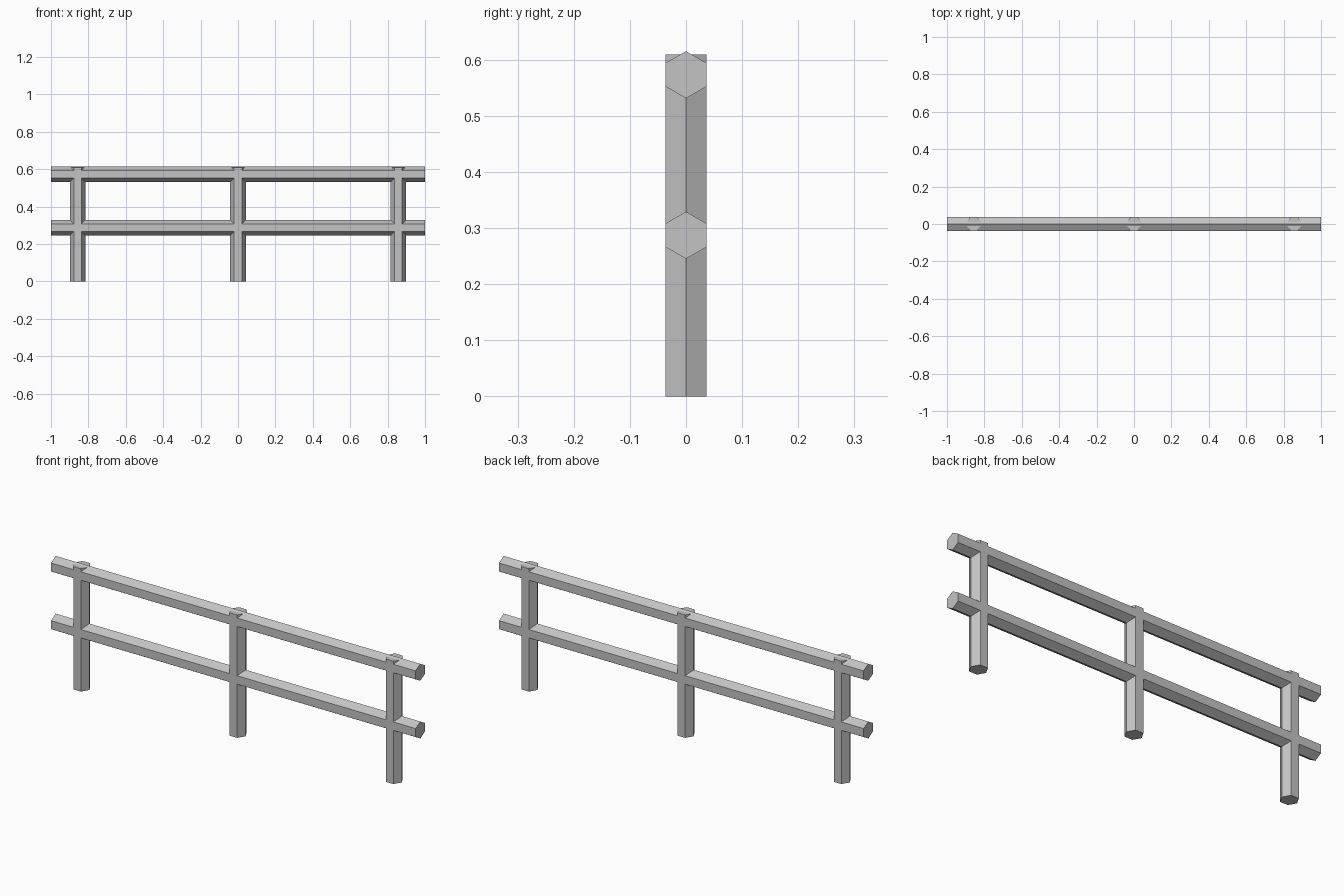
import bpy, bmesh, math
from mathutils import Matrix

if "Cube" in bpy.data.objects:
    bpy.data.objects.remove(bpy.data.objects["Cube"])

RADIUS = 0.042       # corner radius of every hexagonal beam
POST_X = 0.857
POST_TOP = 0.609

grey = bpy.data.materials.new("plain grey")
grey.diffuse_color = (0.55, 0.55, 0.55, 1)
grey.use_nodes = True
grey.node_tree.nodes["Principled BSDF"].inputs["Base Color"].default_value = grey.diffuse_color


def hex_beam(name, length, location, along_x=False):
    """Six-sided beam with flat sides facing front and back."""
    turn = Matrix.Rotation(math.pi / 2, 4, 'Z')
    if along_x:
        turn = Matrix.Rotation(math.pi / 2, 4, 'Y') @ turn
    bm = bmesh.new()
    bmesh.ops.create_cone(bm, cap_ends=True, segments=6, radius1=RADIUS,
                          radius2=RADIUS, depth=length, matrix=turn)
    mesh = bpy.data.meshes.new(name)
    bm.to_mesh(mesh)
    bm.free()
    mesh.materials.append(grey)
    obj = bpy.data.objects.new(name, mesh)
    obj.location = location
    bpy.context.collection.objects.link(obj)
    return obj


# Upright posts
for side, x in (("left", -POST_X), ("middle", 0), ("right", POST_X)):
    hex_beam(side + "_post", POST_TOP, (x, 0, POST_TOP / 2))

# Horizontal rails, with a ridge on top
for level, z in (("lower", 0.287), ("upper", 0.573)):
    hex_beam(level + "_rail", 2, (0, 0, z), along_x=True)
